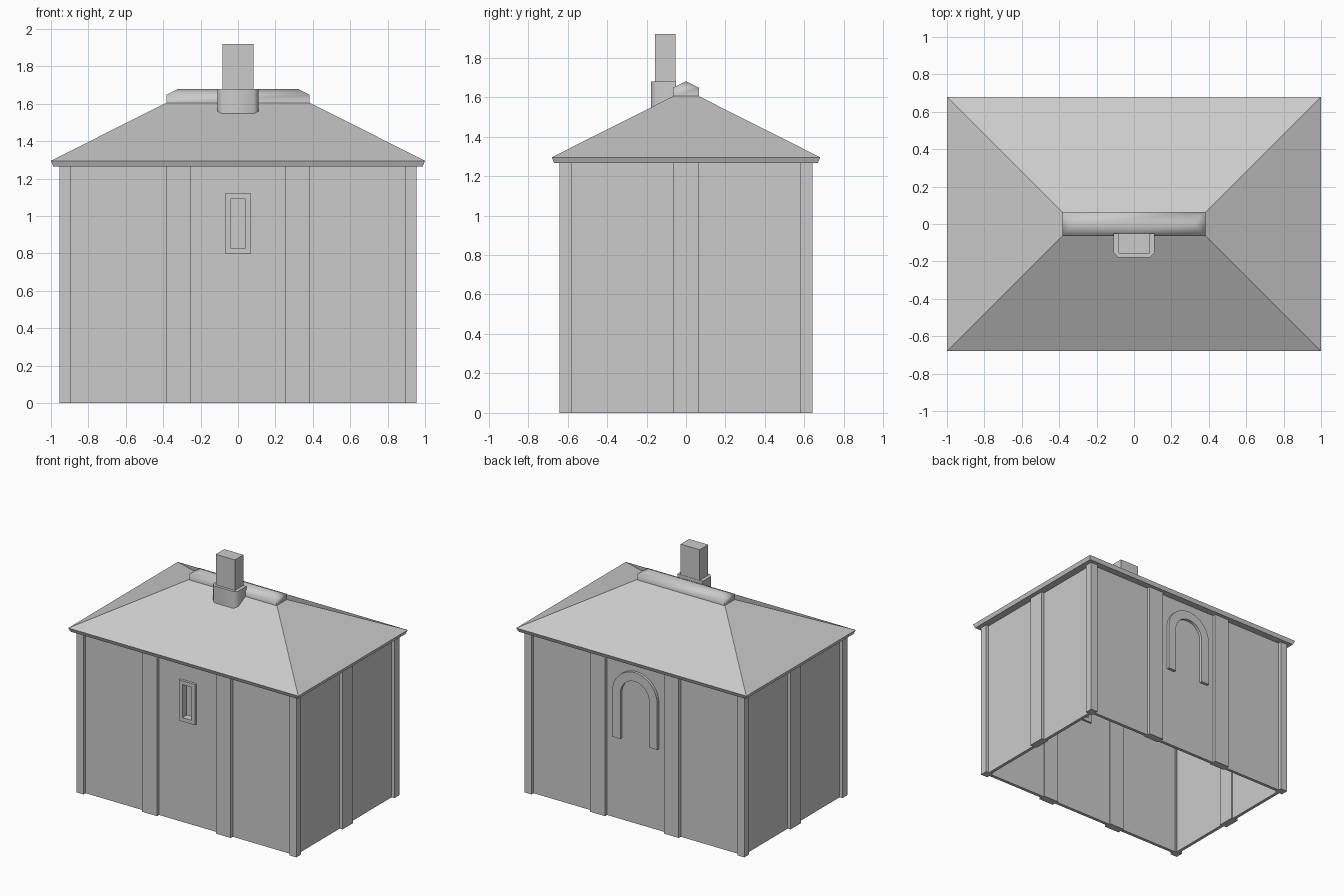
import bpy, bmesh, math

if "Cube" in bpy.data.objects:
    bpy.data.objects.remove(bpy.data.objects["Cube"], do_unlink=True)

GREY = (0.6, 0.6, 0.6, 1)
plaster = bpy.data.materials.new("plain_grey")
plaster.use_nodes = True
plaster.diffuse_color = GREY
plaster.node_tree.nodes["Principled BSDF"].inputs["Base Color"].default_value = GREY

HX, HY = 0.955, 0.64        # outer faces of the pilasters
RECESS = 0.025              # wall plane sits behind the pilasters
WALL_TOP = 1.28


def finish(name, bm, smooth=None, normals=True):
    bmesh.ops.remove_doubles(bm, verts=bm.verts, dist=1e-5)
    if normals:
        bmesh.ops.recalc_face_normals(bm, faces=bm.faces)
    mesh = bpy.data.meshes.new(name)
    bm.to_mesh(mesh)
    bm.free()
    mesh.materials.append(plaster)
    ob = bpy.data.objects.new(name, mesh)
    bpy.context.scene.collection.objects.link(ob)
    if smooth:
        bpy.ops.object.select_all(action='DESELECT')
        ob.select_set(True)
        bpy.context.view_layer.objects.active = ob
        bpy.ops.object.shade_smooth_by_angle(angle=math.radians(smooth))
    return ob


def rect(hx, hy, z):
    return [(-hx, -hy, z), (hx, -hy, z), (hx, hy, z), (-hx, hy, z)]


def loft(name, loops, smooth=None, capped=True):
    """Skin stacked outlines; a last outline with zero depth closes into a ridge."""
    bm = bmesh.new()
    rings = [[bm.verts.new(p) for p in loop] for loop in loops]
    n = len(rings[0])
    for low, high in zip(rings, rings[1:]):
        for i in range(n):
            j = (i + 1) % n
            bm.faces.new((low[i], low[j], high[j], high[i]))
    if capped:
        bm.faces.new(rings[0][::-1])
        if len({p[1] for p in loops[-1]}) > 1:
            bm.faces.new(rings[-1])
    bmesh.ops.dissolve_degenerate(bm, dist=1e-5, edges=bm.edges)
    return finish(name, bm, smooth, capped)


def box(name, x0, x1, y0, y1, z0, z1):
    plan = [(x0, y0), (x1, y0), (x1, y1), (x0, y1)]
    return loft(name, [[(x, y, z) for x, y in plan] for z in (z0, z1)])


def band(name, outer, inner, y0, y1, closed):
    """Flat moulding between two x-z outlines, given depth along y."""
    bm = bmesh.new()
    a, b = ([bm.verts.new((x, y0, z)) for x, z in pts] for pts in (outer, inner))
    n = len(a)
    for i in range(n if closed else n - 1):
        j = (i + 1) % n
        bm.faces.new((a[i], a[j], b[j], b[i]))
    ext = bmesh.ops.extrude_face_region(bm, geom=bm.faces[:])
    moved = [v for v in ext["geom"] if isinstance(v, bmesh.types.BMVert)]
    bmesh.ops.translate(bm, verts=moved, vec=(0, y1 - y0, 0))
    return finish(name, bm)


# Thin wall shell, open below, with a window opening in the front
walls = loft("walls", [rect(HX - RECESS, HY - RECESS, z) for z in (0, WALL_TOP)], capped=False)
shell = walls.modifiers.new("thickness", 'SOLIDIFY')
shell.thickness = 0.025
shell.offset = -1
shell.use_even_offset = True
cutter = box("window_cutter", -0.05, 0.05, -0.7, -0.5, 0.82, 1.10)
cutter.hide_render = True
cutter.hide_viewport = True
cutter.display_type = 'WIRE'
hole = walls.modifiers.new("window_opening", 'BOOLEAN')
hole.object = cutter
hole.solver = 'EXACT'

# Pilasters: corners, two on each long wall, one on each short wall
DEEP = 0.06
for sx, xs in ((-1, "right"), (1, "left")):
    for sy, ys in ((-1, "front"), (1, "back")):
        y_pair = sorted((sy * HY, sy * (HY - DEEP)))
        box(f"{ys}_{xs}_corner_pilaster", *sorted((sx * HX, sx * (HX - DEEP))), *y_pair, 0, WALL_TOP)
        box(f"{ys}_{xs}_pilaster", *sorted((sx * 0.255, sx * 0.385)), *y_pair, 0, WALL_TOP)
    box(f"{xs}_side_pilaster", *sorted((sx * HX, sx * (HX - DEEP))), -0.065, 0.065, 0, WALL_TOP)

# Window frame on the front
def window_outline(hx, z0, z1):
    return [(-hx, z0), (hx, z0), (hx, z1), (-hx, z1)]

band("window_frame", window_outline(0.07, 0.80, 1.12), window_outline(0.04, 0.83, 1.09),
     -0.635, -0.575, True)

# Arched moulding on the back
def arch_outline(r, centre=1.0, foot=0.64, steps=24):
    arc = [(r * math.cos(math.pi * i / steps), centre + r * math.sin(math.pi * i / steps))
           for i in range(steps + 1)]
    return [(r, foot)] + arc + [(-r, foot)]

band("back_arch", arch_outline(0.195), arch_outline(0.125), 0.605, 0.637, False)

# Hipped roof with a slanted eave edge
loft("roof", [rect(0.988, 0.668, 1.265), rect(1, 0.68, 1.295), rect(0.32, 0, 1.637)])

# Rounded ridge cap
loft("ridge_cap", [rect(0.382, 0.065, 1.603), rect(0.382, 0.065, 1.648), rect(0.32, 0, 1.68)], smooth=70)

# Chimney: chamfered base and square stack
base_plan = [(-0.085, -0.178), (0.085, -0.178), (0.11, -0.153), (0.11, -0.05), (-0.11, -0.05), (-0.11, -0.153)]
loft("chimney_base", [[(x, y, z) for x, y in base_plan] for z in (1.51, 1.68)], smooth=50)
box("chimney_stack", -0.083, 0.083, -0.157, -0.052, 1.6, 1.92)
